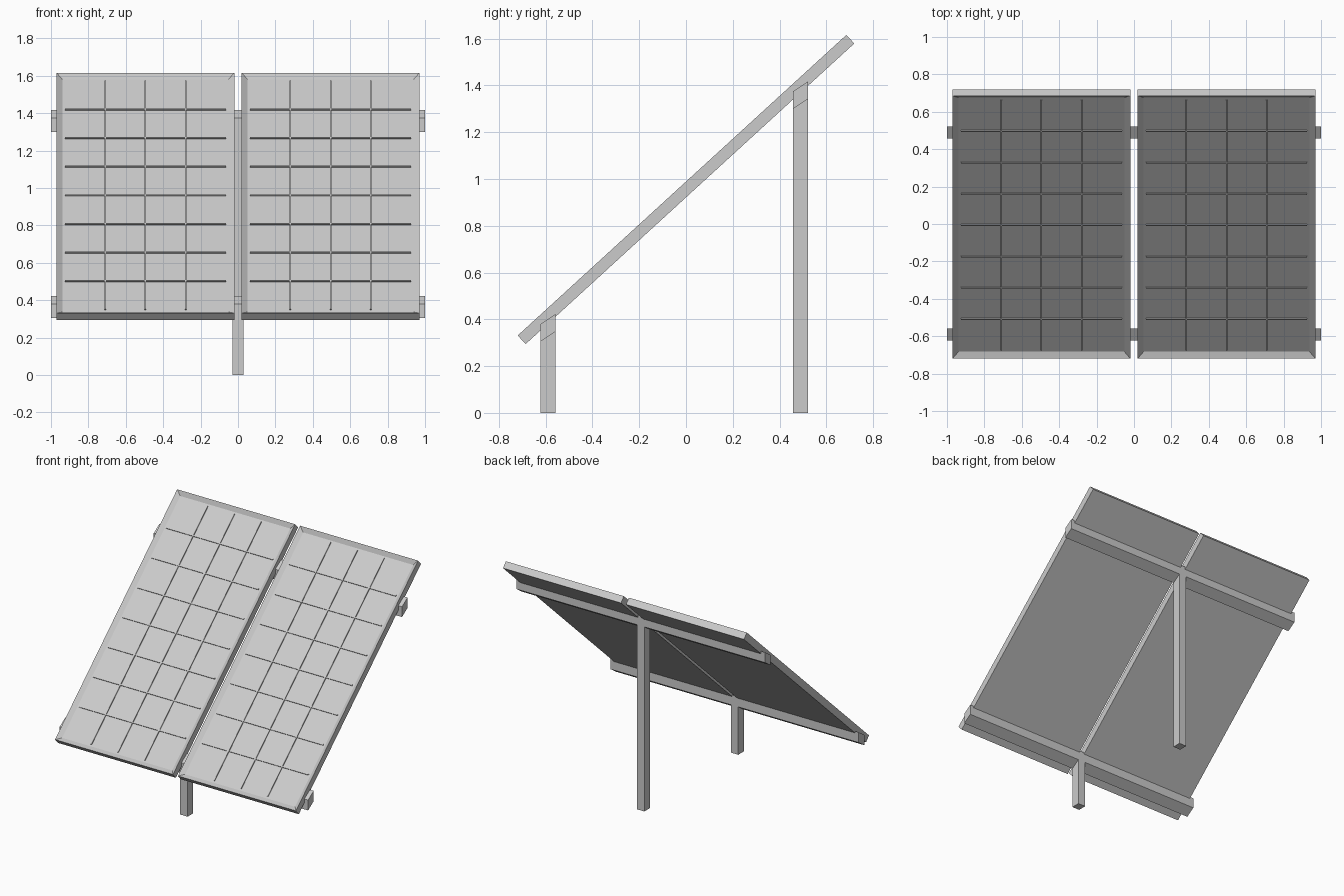
import bpy, bmesh
from math import atan2
from mathutils import Matrix, Vector

if "Cube" in bpy.data.objects:
    bpy.data.objects.remove(bpy.data.objects["Cube"])

TILT = atan2(1.285, 1.405)
W, L, T = 0.95, 1.904, 0.05      # panel width, length, thickness
BORDER, DEPTH = 0.045, 0.02      # frame border and recess depth
COLS, ROWS = 4, 8
BAR_W, BAR_H = 0.008, 0.008


def finish(bm, name, matrix=Matrix()):
    bmesh.ops.recalc_face_normals(bm, faces=bm.faces)
    mesh = bpy.data.meshes.new(name)
    bm.to_mesh(mesh)
    bm.free()
    ob = bpy.data.objects.new(name, mesh)
    ob.matrix_world = matrix
    bpy.context.collection.objects.link(ob)
    return ob


def add_box(bm, center, size):
    m = Matrix.Translation(center) @ Matrix.Diagonal((*size, 1))
    return bmesh.ops.create_cube(bm, size=1, matrix=m)["verts"]


def prism(name, profile, half_width):
    """Extrude a (y, z) profile along x, centred on x = 0."""
    bm = bmesh.new()
    face = bm.faces.new([bm.verts.new((-half_width, y, z)) for y, z in profile])
    ext = bmesh.ops.extrude_face_region(bm, geom=[face])["geom"]
    verts = [v for v in ext if isinstance(v, bmesh.types.BMVert)]
    bmesh.ops.translate(bm, verts=verts, vec=(2 * half_width, 0, 0))
    # the extrude consumes or keeps the start cap; make sure both caps exist
    bmesh.ops.holes_fill(bm, edges=bm.edges, sides=0)
    return finish(bm, name)


def panel(side, x):
    place = Matrix.Translation((x, 0, 0.955)) @ Matrix.Rotation(TILT, 4, 'X')

    # framed panel with a recessed face
    bm = bmesh.new()
    add_box(bm, (0, 0, 0), (W, L, T))
    top = max(bm.faces, key=lambda f: f.calc_center_median().z)
    bmesh.ops.inset_region(bm, faces=[top], thickness=BORDER)
    bmesh.ops.translate(bm, verts=top.verts, vec=(0, 0, -DEPTH))
    finish(bm, side + "_panel", place)

    # raised lines between the cells
    iw, il = W - 2 * BORDER, L - 2 * BORDER
    z = T / 2 - DEPTH + BAR_H / 2 - 0.001
    bm = bmesh.new()
    for i in range(1, COLS):
        add_box(bm, (iw * (i / COLS - 0.5), 0, z), (BAR_W, il, BAR_H))
    for j in range(1, ROWS):
        add_box(bm, (0, il * (j / ROWS - 0.5), z), (iw, BAR_W, BAR_H))
    finish(bm, side + "_cell_lines", place)


for side, x in (("left", -0.495), ("right", 0.495)):
    panel(side, x)

# cross rails with slanted section, each on a central post
for end, y, z in (("front", -0.59, 0.305), ("back", 0.49, 1.30)):
    a, b = y - 0.032, y + 0.032
    rise, high = 0.043, 0.075
    prism(end + "_rail", [(a, z), (b, z + rise), (b, z + rise + high), (a, z + high)], 1.0)
    prism(end + "_post", [(a, 0), (b, 0), (b, z + rise), (a, z)], 0.03)
